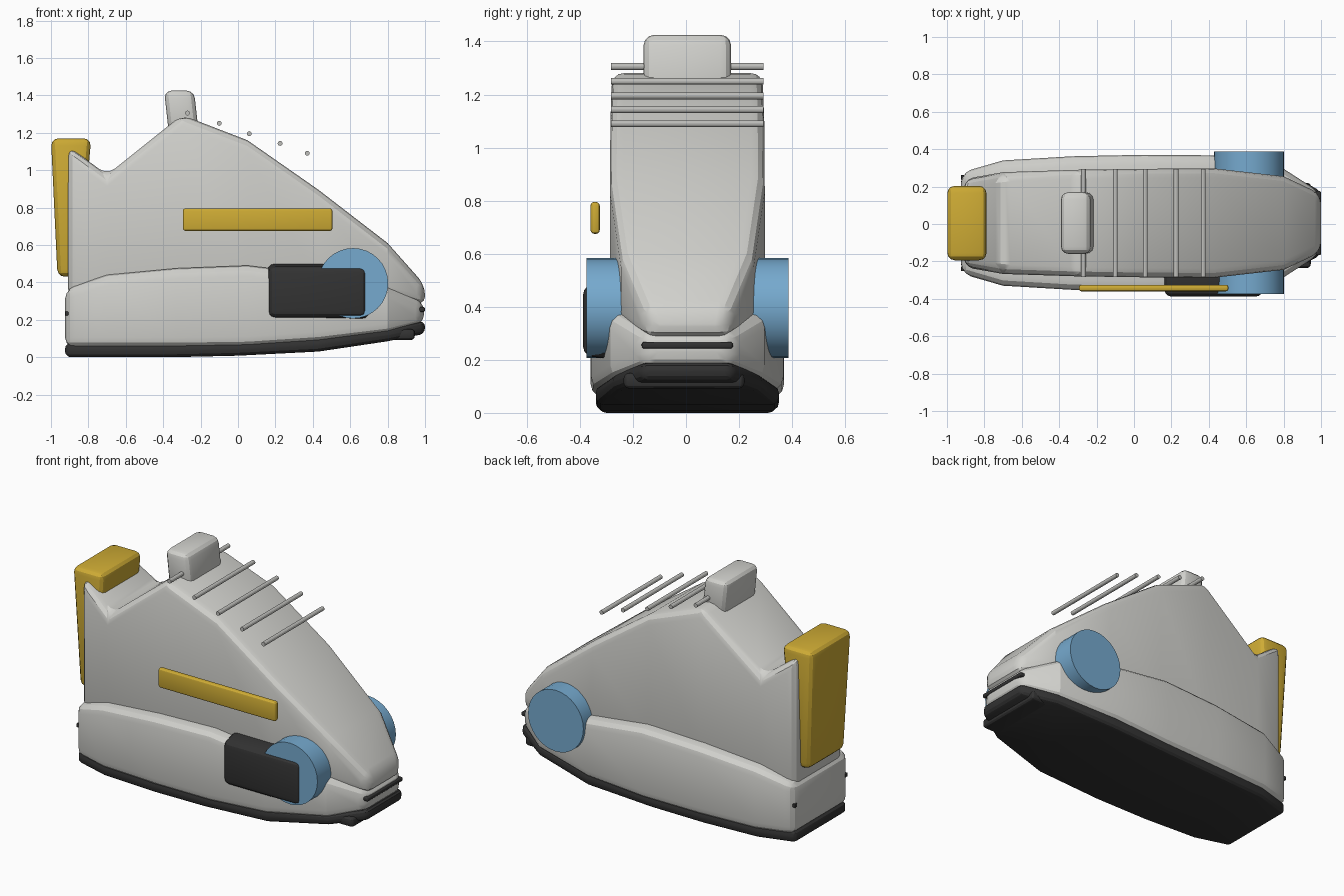
import bpy, bmesh, math
from mathutils import Matrix

if "Cube" in bpy.data.objects:
    bpy.data.objects.remove(bpy.data.objects["Cube"])

YC = 0.005  # shared centre line of the shoe


def material(name, rgb):
    m = bpy.data.materials.new(name)
    m.diffuse_color = (*rgb, 1)
    m.use_nodes = True
    m.node_tree.nodes["Principled BSDF"].inputs["Base Color"].default_value = m.diffuse_color
    return m


GREY = material("light grey", (0.64, 0.64, 0.61))
LACE = material("lace grey", (0.52, 0.52, 0.50))
BLACK = material("rubber black", (0.033, 0.033, 0.033))
YELLOW = material("mustard yellow", (0.62, 0.41, 0.035))
BLUE = material("sky blue", (0.18, 0.40, 0.62))


def finish(bm, name, mat, bevel=0, segments=3, angle=30):
    bmesh.ops.recalc_face_normals(bm, faces=bm.faces)
    mesh = bpy.data.meshes.new(name)
    bm.to_mesh(mesh)
    bm.free()
    mesh.materials.append(mat)
    ob = bpy.data.objects.new(name, mesh)
    bpy.context.collection.objects.link(ob)
    bpy.ops.object.select_all(action='DESELECT')
    ob.select_set(True)
    bpy.context.view_layer.objects.active = ob
    if bevel:
        mod = ob.modifiers.new("round edges", 'BEVEL')
        mod.width = bevel
        mod.segments = segments
        mod.limit_method = 'ANGLE'
        mod.angle_limit = math.radians(angle)
        bpy.ops.object.modifier_apply(modifier=mod.name)
    bpy.ops.object.shade_smooth_by_angle(angle=math.radians(20))
    return ob


def loft(name, mat, stations, bevel, angle=30):
    """Rectangular sections (x, half width, bottom z, top z) joined along x."""
    bm = bmesh.new()
    rings = []
    for x, h, zb, zt in stations:
        rings.append([bm.verts.new((x, YC + s * h, z))
                      for s, z in ((-1, zb), (1, zb), (1, zt), (-1, zt))])
    for a, b in zip(rings, rings[1:]):
        for i in range(4):
            j = (i + 1) % 4
            bm.faces.new((a[i], a[j], b[j], b[i]))
    bm.faces.new(rings[0])
    bm.faces.new(rings[-1])
    return finish(bm, name, mat, bevel, 3, angle)


def hull_box(name, mat, low, high, bevel):
    """Box from two rectangles: each is (x0, x1, y0, y1, z)."""
    bm = bmesh.new()
    rings = [[bm.verts.new(p) for p in ((x0, y0, z), (x1, y0, z), (x1, y1, z), (x0, y1, z))]
             for x0, x1, y0, y1, z in (low, high)]
    a, b = rings
    for i in range(4):
        j = (i + 1) % 4
        bm.faces.new((a[i], a[j], b[j], b[i]))
    bm.faces.new(a)
    bm.faces.new(b)
    return finish(bm, name, mat, bevel)


def box(name, mat, x0, x1, y0, y1, z0, z1, bevel):
    return hull_box(name, mat, (x0, x1, y0, y1, z0), (x0, x1, y0, y1, z1), bevel)


def rod(name, mat, x, z, y0, y1, r, sides):
    bm = bmesh.new()
    bmesh.ops.create_cone(bm, cap_ends=True, segments=sides, radius1=r, radius2=r, depth=y1 - y0,
                          matrix=Matrix.Translation((x, (y0 + y1) / 2, z))
                          @ Matrix.Rotation(math.pi / 2, 4, 'X'))
    return finish(bm, name, mat)


# Sole, midsole and upper
loft("outsole", BLACK, [
    (-0.925, 0.25, 0.0, 0.075), (-0.70, 0.315, 0.0, 0.075), (-0.35, 0.335, 0.0, 0.075),
    (0.0, 0.345, 0.008, 0.08), (0.43, 0.345, 0.03, 0.105), (0.80, 0.28, 0.085, 0.15),
    (1.0, 0.17, 0.125, 0.195)], 0.03)
loft("midsole", GREY, [
    (-0.925, 0.27, 0.05, 0.365), (-0.70, 0.335, 0.05, 0.44), (-0.33, 0.357, 0.05, 0.475),
    (0.05, 0.365, 0.055, 0.49), (0.43, 0.362, 0.08, 0.445), (0.80, 0.29, 0.125, 0.375),
    (0.995, 0.165, 0.175, 0.30)], 0.055)
loft("upper", GREY, [
    (-0.91, 0.235, 0.32, 1.13), (-0.70, 0.272, 0.35, 0.975), (-0.30, 0.285, 0.35, 1.295),
    (0.05, 0.29, 0.35, 1.16), (0.43, 0.292, 0.35, 0.895), (0.80, 0.25, 0.33, 0.61),
    (1.0, 0.155, 0.275, 0.385)], 0.05)

# Heel pull and tongue
hull_box("heel_pull", YELLOW, (-0.965, -0.85, YC - 0.18, YC + 0.18, 0.43),
         (-1.0, -0.785, YC - 0.2, YC + 0.2, 1.17), 0.04)
hull_box("tongue", GREY, (-0.37, -0.21, YC - 0.165, YC + 0.165, 1.2),
         (-0.395, -0.235, YC - 0.165, YC + 0.165, 1.425), 0.04)

# Laces stepping down the instep
for i, (x, z) in enumerate([(-0.27, 1.305), (-0.1, 1.25), (0.06, 1.195), (0.225, 1.143), (0.37, 1.09)]):
    rod(f"lace_{i + 1}", LACE, x, z, YC - 0.288, YC + 0.288, 0.013, 12)

# Side discs
rod("disc_left", BLUE, 0.615, 0.395, -0.375, -0.19, 0.188, 32)
rod("disc_right", BLUE, 0.615, 0.395, 0.20, 0.387, 0.188, 32)

# Tapered side pad, narrowing outwards
pad = hull_box("side_pad", BLACK, (0.155, 0.71, -0.505, -0.20, 0.25),
               (0.165, 0.685, -0.48, -0.215, 0.388), 0.035)
pad.data.transform(Matrix.Rotation(math.pi / 2, 4, 'X') @ Matrix.Diagonal((1, -1, 1, 1)))
pad.data.flip_normals()

# Side stripe, toe slit, toe bumper and heel studs
box("side_stripe", YELLOW, -0.295, 0.505, -0.36, -0.325, 0.675, 0.795, 0.014)
box("toe_slit", BLACK, 0.96, 1.0, YC - 0.172, YC + 0.172, 0.242, 0.268, 0.01)
box("toe_bumper", BLACK, 0.82, 0.945, -0.235, 0.22, 0.092, 0.15, 0.02)
for side, s in (("left", -1), ("right", 1)):
    y = YC + s * 0.245
    box(f"heel_stud_{side}", BLACK, -0.925, -0.90, y - 0.012, y + 0.012, 0.222, 0.245, 0.004)
